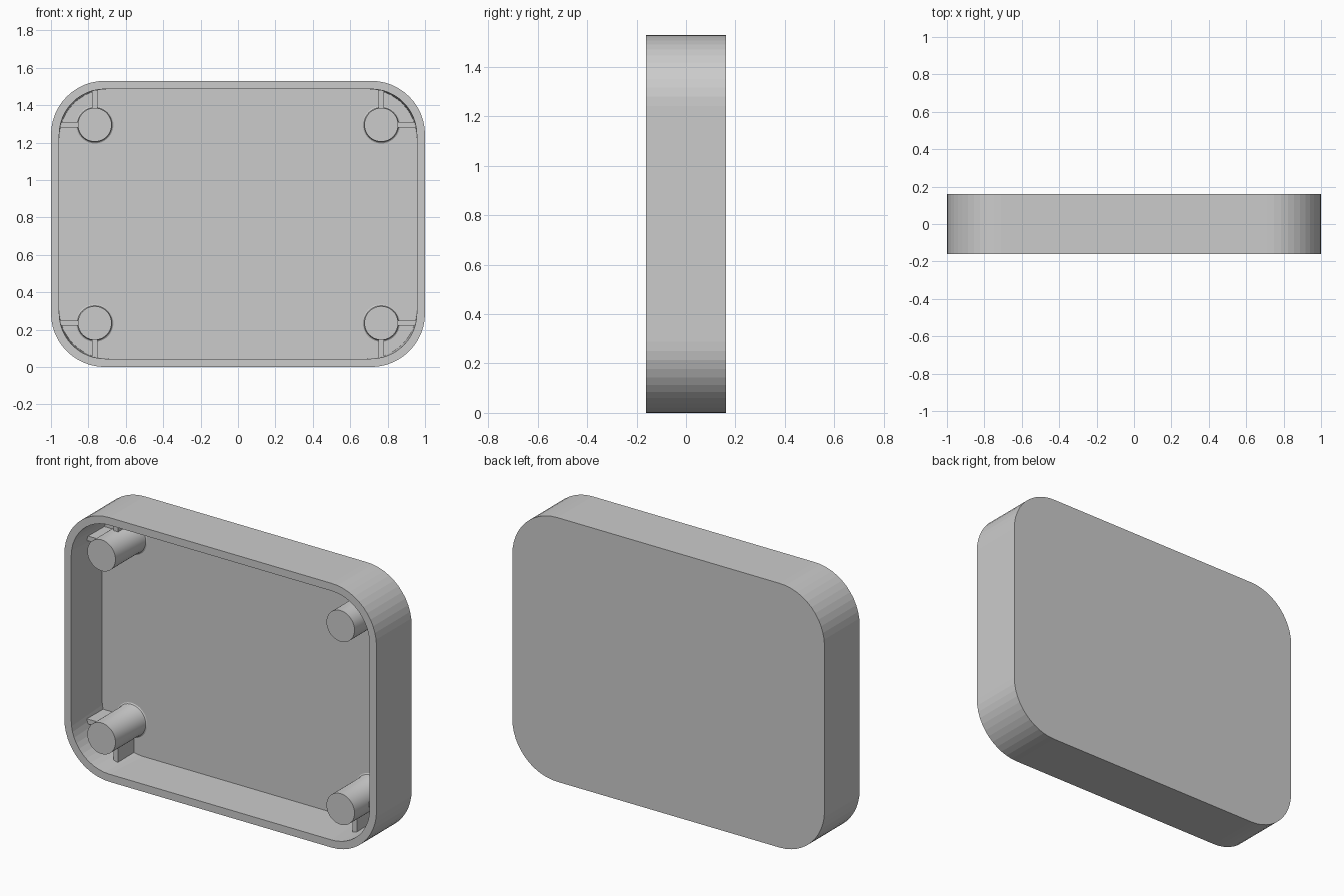
import bpy, bmesh
from math import sin, cos, pi

old = bpy.data.objects.get("Cube")
if old:
    bpy.data.objects.remove(old, do_unlink=True)

W, H, D = 1.0, 1.53, 0.161     # half width, height, half depth
WALL, RADIUS = 0.044, 0.288
FLOOR = D - 0.04               # inner face of the back panel
CZ = H / 2

grey = bpy.data.materials.new("light_grey")
grey.use_nodes = True
colour = (0.6, 0.6, 0.6, 1)
grey.diffuse_color = colour
grey.node_tree.nodes["Principled BSDF"].inputs["Base Color"].default_value = colour


def finish(name, bm):
    bmesh.ops.recalc_face_normals(bm, faces=bm.faces)
    mesh = bpy.data.meshes.new(name)
    bm.to_mesh(mesh)
    bm.free()
    mesh.materials.append(grey)
    obj = bpy.data.objects.new(name, mesh)
    bpy.context.collection.objects.link(obj)
    return obj


def rounded_ring(bm, inset, radius, y, steps=12):
    """Rounded rectangle of vertices in the plane at depth y."""
    hx, hz = W - inset - radius, CZ - inset - radius
    ring = []
    for q, (sx, sz) in enumerate([(1, 1), (-1, 1), (-1, -1), (1, -1)]):
        for i in range(steps + 1):
            a = (q + i / steps) * pi / 2
            ring.append(bm.verts.new((sx * hx + radius * cos(a), y,
                                      CZ + sz * hz + radius * sin(a))))
    return ring


def circle_ring(bm, x, z, radius, y, sides=48):
    return [bm.verts.new((x + radius * cos(2 * pi * i / sides), y,
                          z + radius * sin(2 * pi * i / sides)))
            for i in range(sides)]


def loft(bm, rings):
    for a, b in zip(rings, rings[1:]):
        for i in range(len(a)):
            j = (i + 1) % len(a)
            bm.faces.new((a[i], a[j], b[j], b[i]))
    bm.faces.new(rings[0])
    bm.faces.new(rings[-1])


# Open tray: back panel, outer wall, rim, inner wall and floor
bm = bmesh.new()
inner = RADIUS - WALL
loft(bm, [rounded_ring(bm, 0, RADIUS, D),
          rounded_ring(bm, 0, RADIUS, -D),
          rounded_ring(bm, WALL, inner, -D),
          rounded_ring(bm, WALL, inner + 0.02, FLOOR)])
finish("tray_shell", bm)


def rib(name, x0, x1, z0, z1):
    bm = bmesh.new()
    bmesh.ops.create_cube(bm, size=1)
    y0, y1 = -0.025, FLOOR + 0.01
    for v in bm.verts:
        v.co = ((x0 + x1) / 2 + v.co.x * (x1 - x0),
                (y0 + y1) / 2 + v.co.y * (y1 - y0),
                (z0 + z1) / 2 + v.co.z * (z1 - z0))
    finish(name, bm)


# Corner posts with flared feet, each tied to the walls by two ribs
PX, PZ, PR, T = 0.766, 0.53, 0.09, 0.014
for sx, side in ((1, "left"), (-1, "right")):
    for sz, level in ((1, "upper"), (-1, "lower")):
        tag = f"{level}_{side}"
        x, z = sx * PX, CZ + sz * PZ
        bm = bmesh.new()
        loft(bm, [circle_ring(bm, x, z, r, y) for r, y in (
            (PR, -D + 0.005), (PR, FLOOR - 0.012), (PR + 0.003, FLOOR - 0.004),
            (PR + 0.01, FLOOR), (PR + 0.01, FLOOR + 0.01))])
        post = finish("post_" + tag, bm)
        bpy.ops.object.select_all(action="DESELECT")
        post.select_set(True)
        bpy.context.view_layer.objects.active = post
        bpy.ops.object.shade_smooth_by_angle()
        xs = sorted((x + sx * 0.06, sx * (W - WALL + 0.01)))
        zs = sorted((z + sz * 0.06, CZ + sz * (CZ - WALL + 0.01)))
        rib("side_rib_" + tag, *xs, z - T, z + T)
        rib("end_rib_" + tag, x - T, x + T, *zs)
